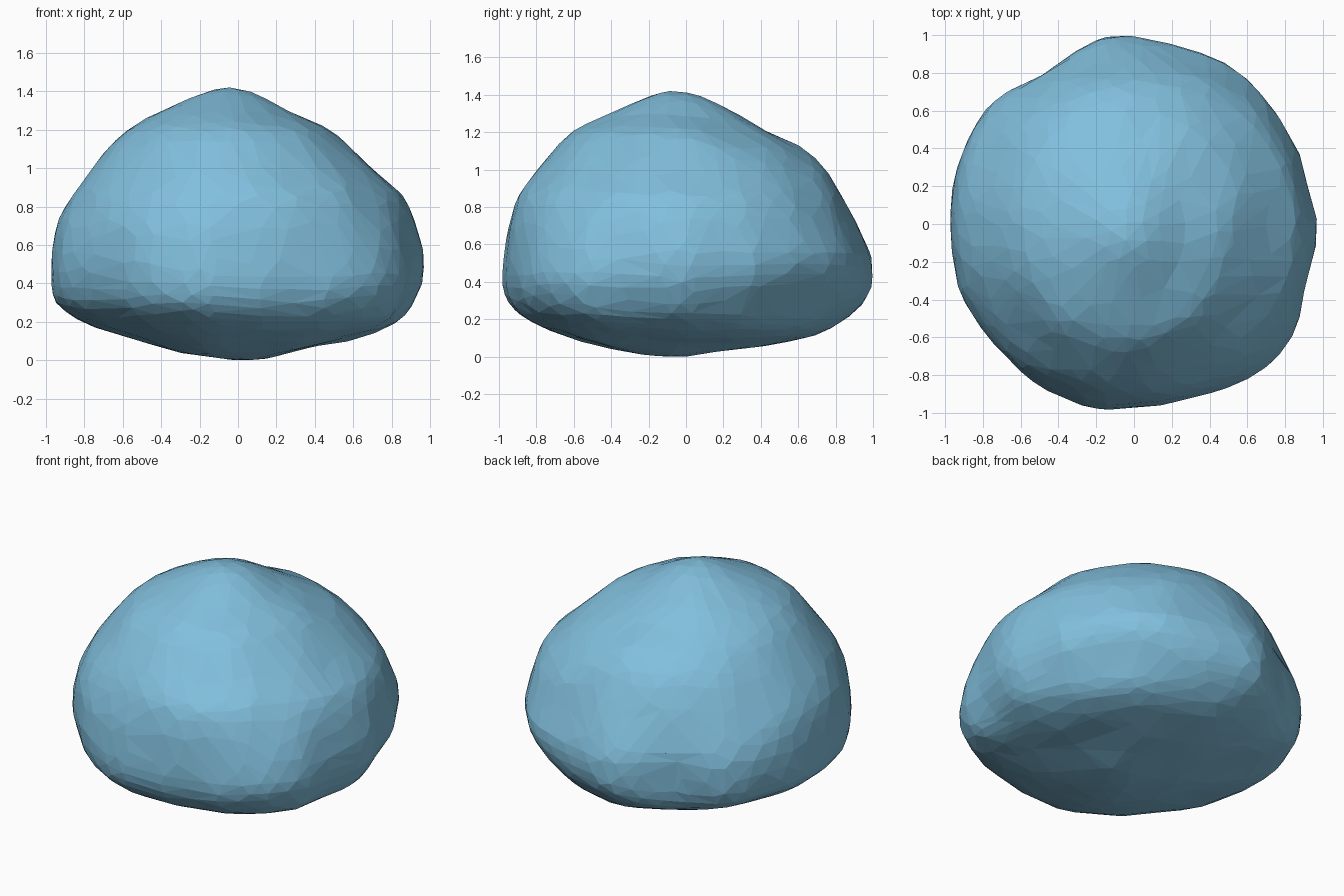
import bpy, bmesh, math
from mathutils import Vector, noise

if "Cube" in bpy.data.objects:
    bpy.data.objects.remove(bpy.data.objects["Cube"])

# Height, left, right, front and back limits of the boulder
LEVELS = [
    (0.00, -.01, -.01, -.10, -.10), (.005, -.10, .10, -.20, .00),
    (0.04, -.30, .27, -.40, .25), (0.10, -.48, .56, -.62, .64),
    (0.16, -.70, .77, -.78, .77), (0.22, -.84, .87, -.90, .86),
    (0.30, -.96, .92, -.98, .96), (0.40, -.975, .97, -1.0, 1.0),
    (0.55, -.975, .97, -.98, .985), (0.70, -.945, .925, -.96, .91),
    (0.86, -.86, .86, -.90, .83), (1.00, -.76, .70, -.79, .745),
    (1.12, -.66, .57, -.69, .62), (1.20, -.57, .47, -.61, .43),
    (1.28, -.45, .27, -.46, .31), (1.34, -.31, .17, -.33, .20),
    (1.40, -.15, .06, -.18, .05), (1.425, -.04, -.04, -.09, -.09)]

# Plan outline around the rim
PLAN = [(.97, 0), (.91, .2), (.88, .37), (.78, .55), (.62, .78), (.47, .88),
        (.17, .97), (0, 1), (-.15, 1), (-.3, .92), (-.4, .84), (-.5, .76),
        (-.67, .7), (-.77, .63), (-.88, .46), (-.95, .27), (-.97, .1),
        (-.975, -.1), (-.93, -.35), (-.78, -.6), (-.6, -.8), (-.46, -.9),
        (-.3, -.96), (-.15, -.99), (.15, -.96), (.3, -.92), (.45, -.89),
        (.6, -.83), (.75, -.73), (.88, -.55), (.9, -.32), (.965, -.1)]


def lerp_table(keys, values, k):
    for i in range(len(keys) - 1):
        if k <= keys[i + 1]:
            f = (k - keys[i]) / (keys[i + 1] - keys[i])
            return values[i].lerp(values[i + 1], max(0, min(1, f)))
    return values[-1].copy()


def bump(x, centre, width):
    """Smooth hill of height 1."""
    d = abs(x - centre) / width
    return 0.5 + 0.5 * math.cos(math.pi * d) if d < 1 else 0.0


# Distance along the side profile at each level
rows = [Vector(r) for r in LEVELS]
arc = [0.0]
for a, b in zip(rows, rows[1:]):
    half = (b[2] - b[1] + b[4] - b[3] - a[2] + a[1] - a[4] + a[3]) / 4
    arc.append(arc[-1] + math.hypot(half, b[0] - a[0]))

plan = [Vector(p) for p in PLAN]
angles = [math.atan2(p.y, p.x) % math.tau for p in plan] + [math.tau]
plan.append(plan[0])

# Boulder: a sphere wrapped onto the measured sections
bm = bmesh.new()
bmesh.ops.create_icosphere(bm, subdivisions=5, radius=1)
for v in bm.verts:
    d = v.co.normalized()
    t = 1 - math.acos(max(-1, min(1, d.z))) / math.pi
    z, x0, x1, y0, y1 = lerp_table(arc, rows, t * arc[-1])
    az = math.atan2(d.y, d.x) % math.tau
    u = lerp_table(angles, plan, az)
    u.x /= .973
    # The lumpy outline rounds off towards the top
    fade = max(0, min(1, (z - .42) / .4))
    u = u.lerp(Vector((math.cos(az), math.sin(az))), fade)
    # Undercut corners and a drooping rim at the back left
    deg = math.degrees(az)
    u *= 1 - bump(z, .28, .25) * (.07 * bump(deg, 45, 45) + .04 * bump(deg, 225, 45))
    z -= .05 * bump(deg, 122, 40) * bump(z, .3, .28)
    v.co = Vector(((x0 + x1) / 2 + u.x * (x1 - x0) / 2,
                   (y0 + y1) / 2 + u.y * (y1 - y0) / 2, z))

# Soften the sections, then add gentle unevenness
for _ in range(2):
    bmesh.ops.smooth_vert(bm, verts=bm.verts, factor=.5,
                          use_axis_x=True, use_axis_y=True, use_axis_z=True)
bm.normal_update()
moves = [v.normal * (.004 + .012 * noise.noise(v.co * 3.5)) for v in bm.verts]
for v, m in zip(bm.verts, moves):
    v.co += m
    v.co.z = max(0, v.co.z)
mesh = bpy.data.meshes.new("boulder")
bm.to_mesh(mesh)
bm.free()
boulder = bpy.data.objects.new("boulder", mesh)
bpy.context.collection.objects.link(boulder)

# Irregular flat facets
dec = boulder.modifiers.new("facets", 'DECIMATE')
dec.ratio = 0.25

stone = bpy.data.materials.new("blue stone")
stone.diffuse_color = (0.22, 0.52, 0.72, 1)
stone.use_nodes = True
stone.node_tree.nodes["Principled BSDF"].inputs["Base Color"].default_value = stone.diffuse_color
mesh.materials.append(stone)
